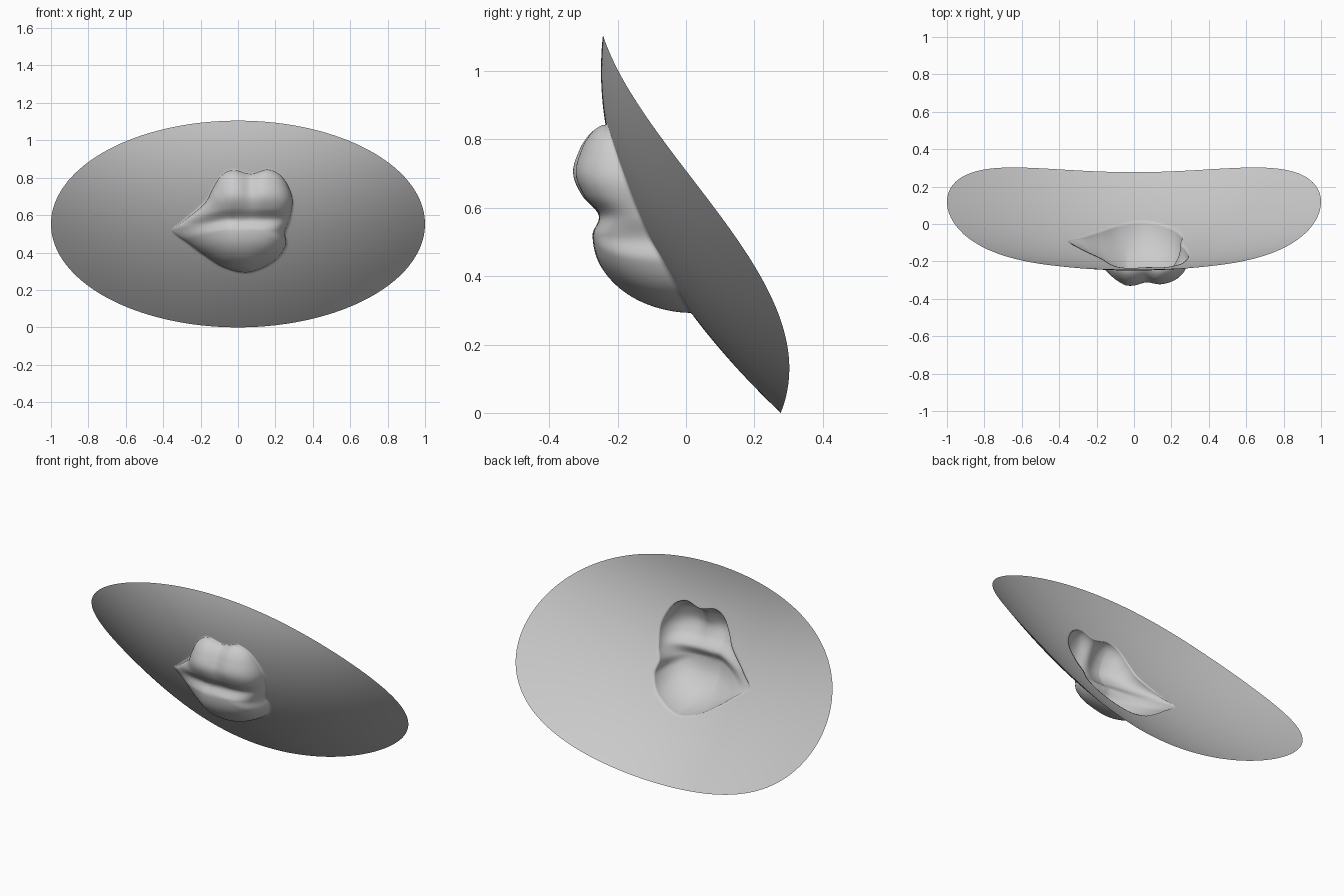
import bpy, bmesh, math
from mathutils import Vector

if "Cube" in bpy.data.objects:
    bpy.data.objects.remove(bpy.data.objects["Cube"])

HALF = 0.5525          # half height of the oval sheet
CX, CZ = 0.0, 0.56     # middle of the mouth

# Lip outline seen from the front (x, z)
OUTLINE = [(-.345, .515), (-.29, .567), (-.18, .66), (-.135, .74), (-.09, .81),
           (-.025, .84), (.07, .82), (.16, .843), (.24, .80), (.29, .69),
           (.275, .58), (.25, .51), (.255, .44), (.195, .355), (.06, .294),
           (-.07, .318), (-.18, .385), (-.26, .445)]
# Lip thickness against height above or below the mouth line
PROFILE = [(-.32, .175), (-.21, .178), (-.13, .172), (-.055, .145), (0, .10),
           (.055, .125), (.12, .132), (.19, .105), (.28, .07)]


def catmull(a, b, c, d, t):
    return .5 * (2 * b + (c - a) * t + (2 * a - 5 * b + 4 * c - d) * t * t
                 + (3 * b - a - 3 * c + d) * t ** 3)


def sheet_y(x, z):
    s = z / HALF - 1
    return .017 - .26 * s - .16 * (1 - s * s - x * x) + .101 * x * x - .14 * s * x * x


def thickness(w):
    p = PROFILE
    w = max(p[0][0], min(p[-1][0], w))
    for i in range(len(p) - 1):
        if w <= p[i + 1][0]:
            f = (w - p[i][0]) / (p[i + 1][0] - p[i][0])
            q = [p[max(0, min(len(p) - 1, i + k))][1] for k in (-1, 0, 1, 2)]
            return catmull(*q, f)


def lip_height(x, z, t):
    line = .578 - .065 * max(0, min(1, (-.05 - x) / .28)) ** 1.3
    h = thickness(z - line)
    # groove in the middle of the upper lip
    if z > line:
        h -= .022 * math.exp(-((x - .07) / .045) ** 2) * min(1, (z - line) / .15)
    taper = min(1, max(0, (x + .36) / .32)) ** .75
    return h * taper * math.sqrt(max(0, 1 - t ** 5))


# Smooth closed outline
pts = [Vector(p) for p in OUTLINE]
n = len(pts)
loop = [catmull(pts[i - 1], pts[i], pts[(i + 1) % n], pts[(i + 2) % n], k / 10)
        for i in range(n) for k in range(10)]

INNER, OUTER = 32, 18
bm = bmesh.new()
rings = []
# Lips: rings from the middle to the outline, closer together at the edge
for j in range(1, INNER + 1):
    t = math.sin(math.pi / 2 * j / INNER)
    ring = []
    for p in loop:
        x, z = CX + (p.x - CX) * t, CZ + (p.y - CZ) * t
        ring.append(bm.verts.new((x, sheet_y(x, z) - lip_height(x, z, t), z)))
    rings.append(ring)
# Oval sheet: rings from the lip outline to the rim
for j in range(1, OUTER + 1):
    f = (j / OUTER) ** 1.3
    ring = []
    for p in loop:
        a = math.atan2((p.y - HALF) / HALF, p.x)
        x = p.x + (math.cos(a) - p.x) * f
        z = p.y + (HALF + HALF * math.sin(a) - p.y) * f
        ring.append(bm.verts.new((x, sheet_y(x, z), z)))
    rings.append(ring)

m = len(loop)
mid = bm.verts.new((CX, sheet_y(CX, CZ) - lip_height(CX, CZ, 0), CZ))
for i in range(m):
    k = (i + 1) % m
    bm.faces.new((mid, rings[0][k], rings[0][i]))
    for a, b in zip(rings, rings[1:]):
        bm.faces.new((a[i], a[k], b[k], b[i]))
# Soften the seam between lips and sheet
bmesh.ops.smooth_vert(bm, verts=[v for r in rings[INNER - 4:INNER + 2] for v in r],
                      factor=.4, use_axis_y=True)
bm.normal_update()
if sum(f.normal.y for f in bm.faces) > 0:
    bmesh.ops.reverse_faces(bm, faces=bm.faces[:])
for f in bm.faces:
    f.smooth = True

mesh = bpy.data.meshes.new("lips_on_oval_sheet")
bm.to_mesh(mesh)
bm.free()
obj = bpy.data.objects.new("lips_on_oval_sheet", mesh)
bpy.context.collection.objects.link(obj)
